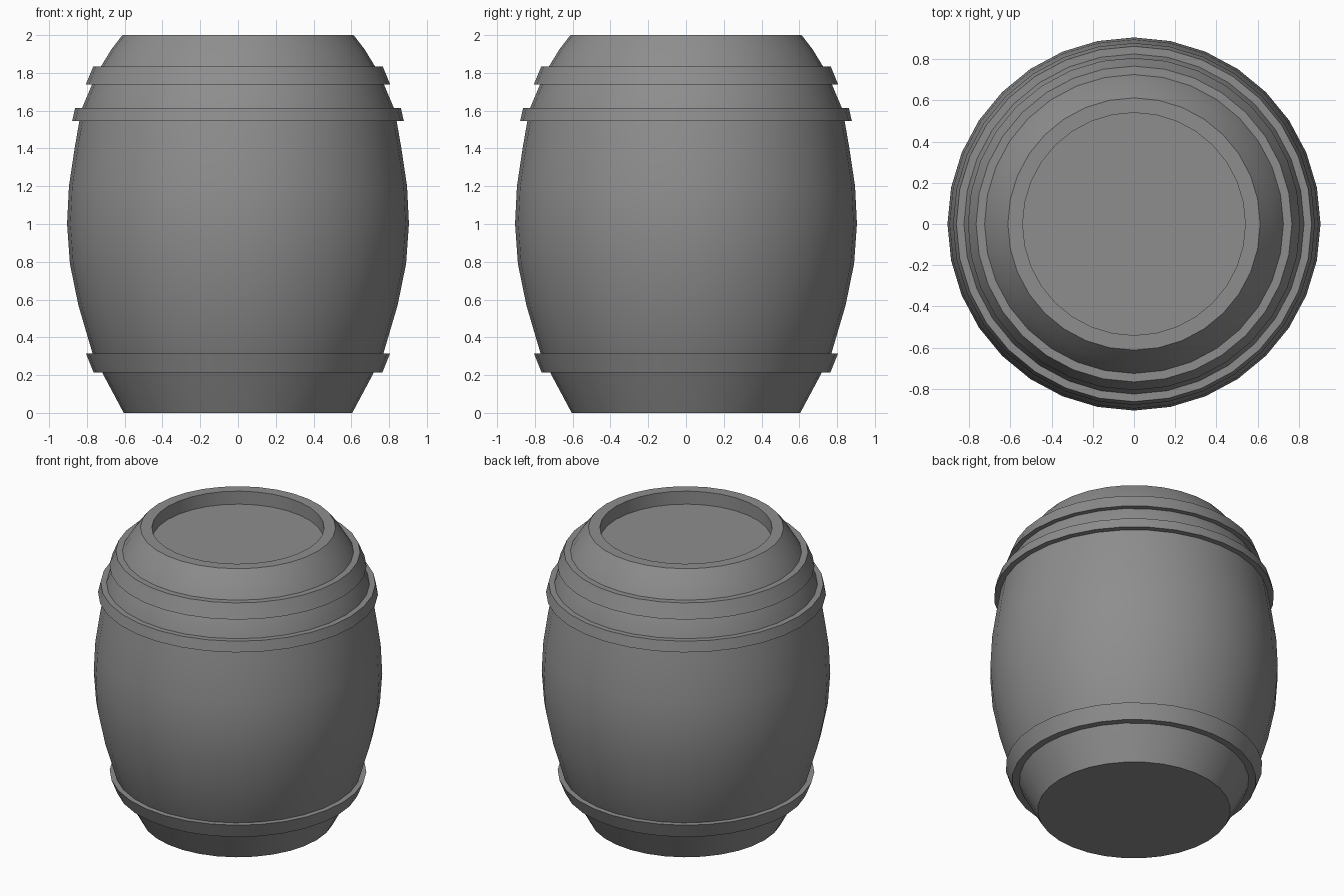
import bpy, bmesh, math

if "Cube" in bpy.data.objects:
    bpy.data.objects.remove(bpy.data.objects["Cube"])

SIDES = 32
dark_grey = bpy.data.materials.new("dark_grey")
dark_grey.diffuse_color = (0.27, 0.27, 0.27, 1)
dark_grey.use_nodes = True
dark_grey.node_tree.nodes["Principled BSDF"].inputs["Base Color"].default_value = dark_grey.diffuse_color


def lathe(name, profile, closed_ends=False):
    """Revolve (radius, z) points around the z axis; optionally cap both ends."""
    bm = bmesh.new()
    rings = []
    for r, z in profile:
        rings.append([bm.verts.new((r * math.cos(2 * math.pi * i / SIDES),
                                    r * math.sin(2 * math.pi * i / SIDES), z))
                      for i in range(SIDES)])
    for low, high in zip(rings, rings[1:]):
        for i in range(SIDES):
            j = (i + 1) % SIDES
            bm.faces.new((low[i], low[j], high[j], high[i]))
    if closed_ends:
        bm.faces.new(rings[0][::-1])
        bm.faces.new(rings[-1])
    mesh = bpy.data.meshes.new(name)
    bm.to_mesh(mesh)
    bm.free()
    mesh.materials.append(dark_grey)
    obj = bpy.data.objects.new(name, mesh)
    bpy.context.collection.objects.link(obj)
    bpy.context.view_layer.objects.active = obj
    obj.select_set(True)
    bpy.ops.object.shade_smooth_by_angle(angle=math.radians(30))
    obj.select_set(False)
    return obj


# Bulging body with flat base, rim and sunken lid
lathe("barrel_body", [
    (0.605, 0), (0.72, 0.215), (0.77, 0.315), (0.845, 0.57), (0.89, 0.79),
    (0.905, 1.0), (0.895, 1.2), (0.865, 1.4), (0.84, 1.545), (0.825, 1.615),
    (0.773, 1.738), (0.725, 1.835), (0.67, 1.925), (0.612, 2.0),
    (0.54, 2.0), (0.54, 1.91)], closed_ends=True)


# Hoops: low z, high z, (body radius, hoop radius) at each
def hoop(name, z0, body0, outer0, z1, body1, outer1):
    lathe(name, [(body0 - 0.005, z0), (outer0, z0), (outer1, z1), (body1 - 0.005, z1)])


hoop("bottom_hoop", 0.215, 0.72, 0.765, 0.315, 0.77, 0.805)
hoop("shoulder_hoop", 1.545, 0.84, 0.878, 1.615, 0.83, 0.862)
hoop("top_hoop", 1.738, 0.773, 0.806, 1.835, 0.73, 0.766)
